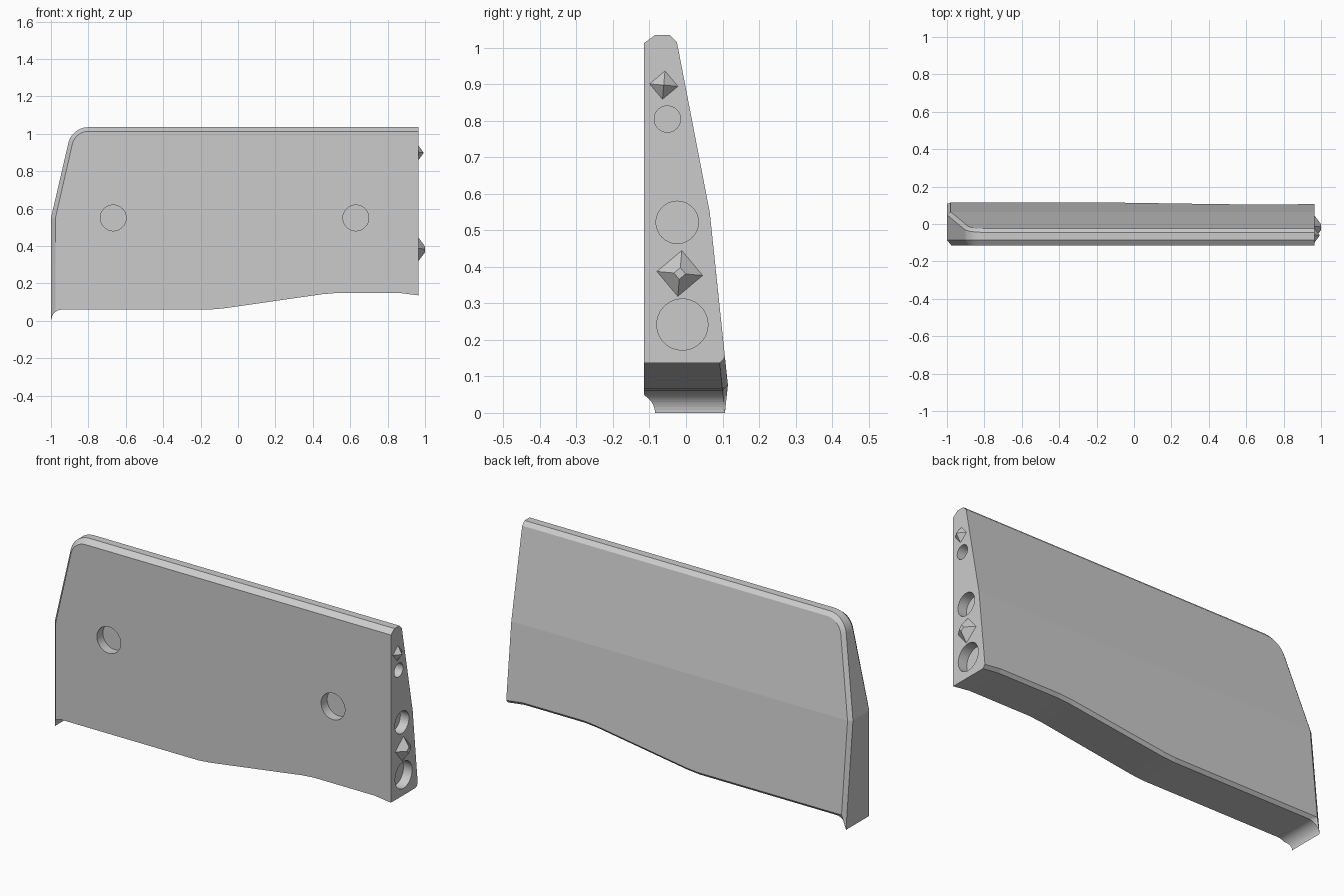
import bpy, bmesh
from math import sin, cos, radians, pi
from mathutils import Matrix

cube = bpy.data.objects.get("Cube")
if cube:
    bpy.data.objects.remove(cube, do_unlink=True)

grey = bpy.data.materials.new("plain_grey")
grey.use_nodes = True
grey.diffuse_color = (0.6, 0.6, 0.6, 1)
grey.node_tree.nodes["Principled BSDF"].inputs["Base Color"].default_value = (0.6, 0.6, 0.6, 1)

FRONT, END, CREASE = -0.115, 0.965, 0.55


def make_object(name, bm):
    mesh = bpy.data.meshes.new(name)
    bm.to_mesh(mesh)
    bm.free()
    mesh.materials.append(grey)
    obj = bpy.data.objects.new(name, mesh)
    bpy.context.collection.objects.link(obj)
    return obj


def back(z):
    """Depth of the tapering back surface at a height."""
    slope = 0.193 if z > CREASE else 0.105
    return 0.065 - slope * (z - CREASE)


# Each station: outer (x, z), inner front (x, z), inner back (x, z)
stations = []
for x, z in [(END, 0.136), (0.87, 0.148), (0.52, 0.148), (0.45, 0.142),
             (-0.08, 0.066), (-0.15, 0.06)]:
    stations.append(((x, z), (x, z), (x, z + 0.016)))

# Concave scoop running down to the foot of the outer end
for i in range(13):
    a = radians(90 + 7.5 * i)
    p = (-0.94 + 0.06 * cos(a), 0.06 * sin(a))
    stations.append((p, p if p[0] > -0.975 else (-0.976, CREASE), (-0.98, 0.076)))

# Straight edge, sloped edge and rounded upper corner
stations.append(((-1, CREASE), (-0.976, CREASE), (-0.98, CREASE)))
left_crease = len(stations) - 1
for i in range(13):
    a = radians(166.6 - 76.6 * i / 12)
    stations.append(tuple((-0.8 + r * cos(a), 0.925 + r * sin(a)) for r in (0.11, 0.088, 0.09)))
stations.append(((END, 1.035), (END, 1.013), (END, 1.015)))
stations.append(((END, CREASE),) * 3)

# Body: four rings joined by strips, capped at the front and back
bm = bmesh.new()
cache = {}


def vert(x, y, z):
    key = (round(x, 4), round(y, 4), round(z, 4))
    if key not in cache:
        cache[key] = bm.verts.new(key)
    return cache[key]


def face(verts):
    unique = list(dict.fromkeys(verts))
    if len(unique) > 2:
        bm.faces.new(unique)


rings = [[], [], [], []]
last = len(stations) - 1
for i, (o, f, b) in enumerate(stations):
    rings[0].append(vert(f[0], FRONT, f[1]))
    if f == o:
        y = FRONT
    elif i < left_crease:
        y = FRONT + 0.03 * (-0.975 - o[0]) / 0.025
    else:
        y = FRONT + 0.03
    rings[1].append(vert(o[0], y, o[1]))
    chamfer = 0 if i == last else 0.016
    rings[2].append(vert(o[0], back(o[1]) - chamfer, o[1]))
    rings[3].append(vert(b[0], back(b[1]), b[1]))

for near, far in zip(rings, rings[1:]):
    for i in range(last - 1):
        face([near[i], near[i + 1], far[i + 1], far[i]])

# Flat inner end, front panel and the two back panels
top, right, low = last - 1, last, 0
face([r[low] for r in rings] + [rings[3][right]] + [r[top] for r in reversed(rings)]
     + [rings[0][right]])
face(rings[0])
face(rings[3][:left_crease + 1] + [rings[3][right]])
face(rings[3][left_crease:])
bmesh.ops.recalc_face_normals(bm, faces=bm.faces)
body = make_object("panel_body", bm)


# Round recesses
def recess(location, radius, depth, axis):
    cbm = bmesh.new()
    turn = Matrix.Rotation(pi / 2, 4, axis)
    bmesh.ops.create_cone(cbm, cap_ends=True, segments=48, radius1=radius, radius2=radius,
                          depth=depth * 2, matrix=Matrix.Translation(location) @ turn)
    cutter = make_object("recess_cutter", cbm)
    cutter.hide_render = True
    mod = body.modifiers.new("recess", "BOOLEAN")
    mod.operation, mod.solver, mod.object = "DIFFERENCE", "EXACT", cutter
    bpy.context.view_layer.objects.active = body
    bpy.ops.object.modifier_apply(modifier=mod.name)
    bpy.data.objects.remove(cutter, do_unlink=True)


for x in (-0.667, 0.63):
    recess((x, FRONT, CREASE), 0.069, 0.05, "X")
for y, z, r in [(-0.051, 0.805, 0.036), (-0.024, 0.522, 0.058), (-0.01, 0.242, 0.07)]:
    recess((END, y, z), r, 0.05, "Y")


# Pointed locating pegs on the inner end
def peg(name, y, z, radius, tip, height):
    pbm = bmesh.new()
    place = (Matrix.Translation((END + height / 2, y, z)) @ Matrix.Rotation(radians(-5), 4, "X")
             @ Matrix.Rotation(pi / 2, 4, "Y"))
    bmesh.ops.create_cone(pbm, cap_ends=True, segments=4, radius1=radius, radius2=tip,
                          depth=height, matrix=place)
    make_object(name, pbm)


peg("upper_peg", -0.061, 0.898, 0.039, 0, 0.028)
peg("lower_peg", -0.017, 0.382, 0.063, 0.016, 0.035)
